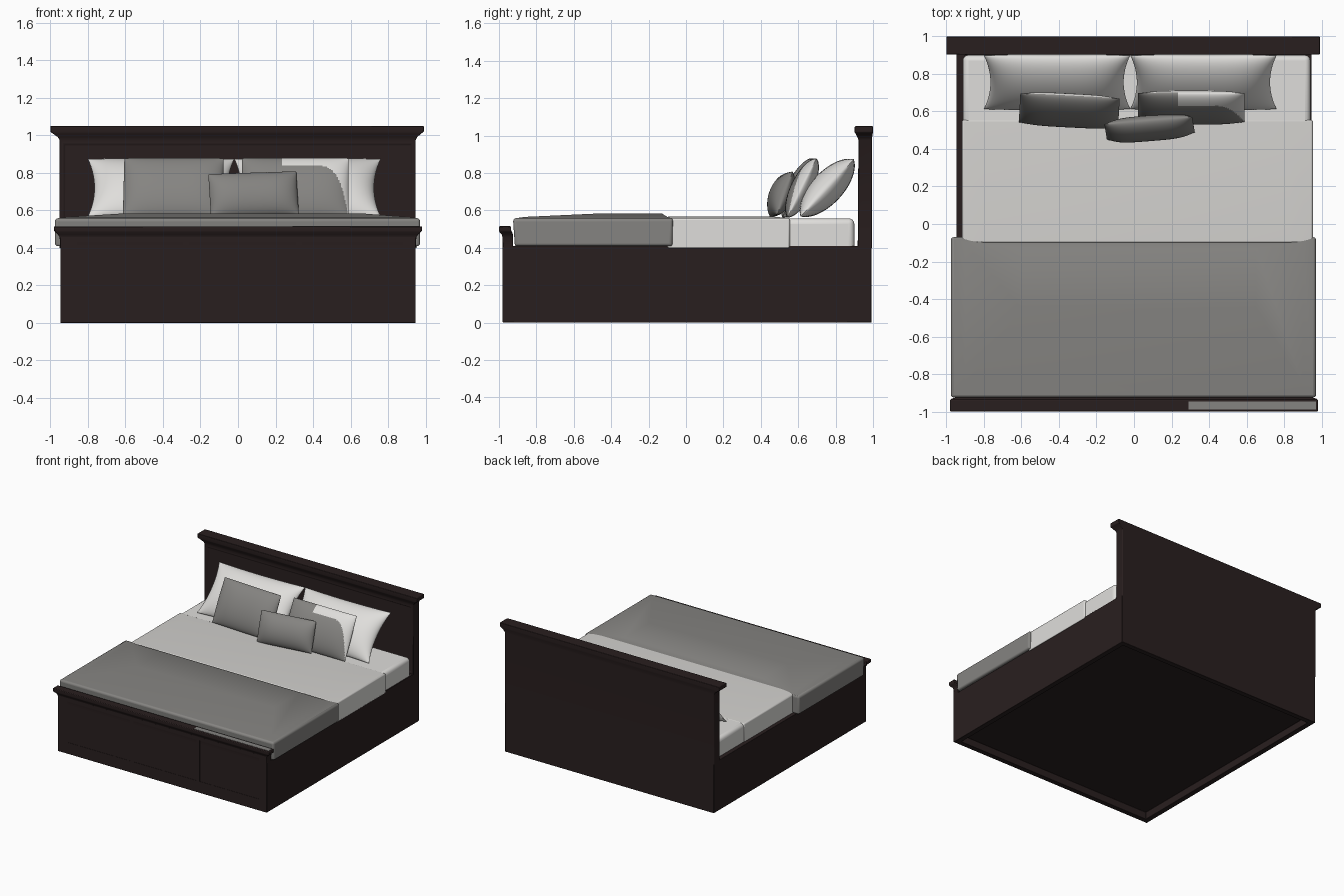
import bpy, bmesh, math
from mathutils import Matrix

if "Cube" in bpy.data.objects:
    bpy.data.objects.remove(bpy.data.objects["Cube"])


def material(name, rgb):
    m = bpy.data.materials.new(name)
    m.diffuse_color = (*rgb, 1)
    m.use_nodes = True
    m.node_tree.nodes["Principled BSDF"].inputs["Base Color"].default_value = m.diffuse_color
    return m


WOOD = material("dark wood", (0.022, 0.0135, 0.0135))
GREY = material("grey fabric", (0.235, 0.23, 0.22))
LINEN = material("light linen", (0.65, 0.64, 0.62))
WHITE = material("white cotton", (0.74, 0.73, 0.71))


def finish(name, bm, mat, bevel=0, segments=2):
    me = bpy.data.meshes.new(name)
    bm.to_mesh(me)
    bm.free()
    ob = bpy.data.objects.new(name, me)
    bpy.context.collection.objects.link(ob)
    me.materials.append(mat)
    if bevel:
        b = ob.modifiers.new("rounded edges", 'BEVEL')
        b.width, b.segments, b.limit_method = bevel, segments, 'ANGLE'
        b.angle_limit = math.radians(35)
    bpy.ops.object.select_all(action='DESELECT')
    ob.select_set(True)
    bpy.context.view_layer.objects.active = ob
    bpy.ops.object.shade_smooth_by_angle(angle=math.radians(40))
    return ob


def loft(name, rects, mat, bevel=0, segments=2, first=False, last=True, panel=0):
    """Stack of rectangles (x0, x1, y0, y1, z); ends closed on request.
    panel sinks the large front face inside a raised border."""
    bm = bmesh.new()
    rings = [[bm.verts.new(p) for p in ((a, c, z), (b, c, z), (b, d, z), (a, d, z))]
             for a, b, c, d, z in rects]
    for lo, hi in zip(rings, rings[1:]):
        for i in range(4):
            j = (i + 1) % 4
            bm.faces.new((lo[i], lo[j], hi[j], hi[i]))
    if first:
        bm.faces.new(rings[0][::-1])
    if last:
        bm.faces.new(rings[-1])
    bm.normal_update()
    if panel:
        front = max((f for f in bm.faces if f.normal.y < -0.9), key=lambda f: f.calc_area())
        bmesh.ops.inset_individual(bm, faces=[front], thickness=panel)
        bmesh.ops.inset_individual(bm, faces=[front], thickness=0.008, depth=-0.006)
    return finish(name, bm, mat, bevel, segments)


def plate(name, x0, x1, y0, y1, z0, z1, mat):
    return loft(name, [(x0, x1, y0, y1, z0), (x0, x1, y0, y1, z1)], mat, first=True)


def pillow(name, centre, w, h, t, lean, mat, yaw=0, roll=0, pinch=0.0, n=28):
    """Stuffed cushion; w, h, t are half sizes, pinch draws the sides inwards."""
    bm = bmesh.new()
    for side in (-1, 1):
        grid = []
        for i in range(n + 1):
            row = []
            for j in range(n + 1):
                u = math.sin(math.pi / 2 * (2 * i / n - 1))
                v = math.sin(math.pi / 2 * (2 * j / n - 1))
                edge = max(0, (1 - u ** 4) * (1 - v ** 2)) ** 0.6
                row.append(bm.verts.new((w * u * (1 - pinch * (1 - v * v)), side * t * edge,
                                         h * v * (1 - 0.4 * pinch * (1 - u * u)))))
            grid.append(row)
        for i in range(n):
            for j in range(n):
                bm.faces.new((grid[i][j], grid[i + 1][j], grid[i + 1][j + 1], grid[i][j + 1]))
    bmesh.ops.remove_doubles(bm, verts=bm.verts, dist=1e-5)
    bmesh.ops.recalc_face_normals(bm, faces=bm.faces)
    ob = finish(name, bm, mat)
    ob.matrix_world = (Matrix.Translation(centre) @ Matrix.Rotation(math.radians(yaw), 4, 'Z')
                       @ Matrix.Rotation(-math.radians(lean), 4, 'X')
                       @ Matrix.Rotation(math.radians(roll), 4, 'Y'))
    return ob


# Bed box: recessed floor, bottom rim, outer walls and top ledge in one shell
loft("bed_box", [(-0.905, 0.905, -0.94, 0.95, 0.06), (-0.905, 0.905, -0.94, 0.95, 0),
                 (-0.947, 0.947, -0.98, 0.992, 0), (-0.947, 0.947, -0.98, 0.992, 0.41),
                 (-0.90, 0.90, -0.90, 0.90, 0.41)], WOOD, 0.003, first=True, last=False)

# Headboard with sunk panel and flared cap
loft("headboard", [(-0.95, 0.947, 0.918, 0.994, 0.40), (-0.95, 0.947, 0.922, 0.994, 0.975),
                   (-0.96, 0.955, 0.917, 0.995, 0.99), (-0.985, 0.975, 0.907, 0.998, 1.008),
                   (-1.0, 0.99, 0.902, 1.0, 1.018), (-1.0, 0.99, 0.902, 1.0, 1.05)],
     WOOD, 0.005, panel=0.03)

# Footboard top with moulded cap
loft("footboard_cap", [(-0.948, 0.948, -0.98, -0.925, 0.405), (-0.95, 0.95, -0.981, -0.925, 0.455),
                       (-0.958, 0.958, -0.985, -0.925, 0.47), (-0.975, 0.975, -0.998, -0.93, 0.485),
                       (-0.98, 0.98, -1.0, -0.935, 0.49), (-0.98, 0.98, -1.0, -0.935, 0.515)],
     WOOD, 0.005)
plate("footboard_cap_inlay", 0.29, 0.97, -0.988, -0.945, 0.513, 0.517, GREY)

# Thin raised frame on the foot end that outlines three panels
plate("foot_bottom_rail", -0.945, 0.945, -0.982, -0.979, 0.004, 0.095, WOOD)
plate("foot_top_rail", -0.945, 0.945, -0.982, -0.979, 0.43, 0.458, WOOD)
for i, (a, b) in enumerate(((-0.945, -0.86), (-0.29, -0.26), (0.31, 0.34), (0.88, 0.945))):
    plate("foot_stile_%d" % (i + 1), a, b, -0.982, -0.979, 0.095, 0.43, WOOD)

# Mattress end with sheet, duvet and folded blanket, open where they overlap
loft("mattress_sheet", [(-0.912, 0.94, 0.52, 0.90, 0.405), (-0.912, 0.94, 0.52, 0.90, 0.557)],
     WHITE, 0.03, 4)
duvet = loft("duvet", [(-0.90, 0.93, -0.10, 0.54, 0.405), (-0.916, 0.953, -0.10, 0.555, 0.395),
                       (-0.916, 0.953, -0.10, 0.555, 0.558), (-0.80, 0.83, -0.10, 0.45, 0.568)],
             LINEN, 0.022, 4)
duvet.data.materials.append(WHITE)
for f in duvet.data.polygons:
    if abs(f.normal.z) < 0.5:
        f.material_index = 1
loft("blanket", [(-0.93, 0.93, -0.90, -0.09, 0.412), (-0.976, 0.97, -0.915, -0.073, 0.408),
                 (-0.976, 0.97, -0.925, -0.07, 0.556), (-0.90, 0.90, -0.86, -0.10, 0.565),
                 (-0.60, 0.65, -0.45, -0.13, 0.584)], GREY, 0.025, 4)

# Large white sleeping pillows
pillow("sleeping_pillow_left", (-0.41, 0.755, 0.72), 0.39, 0.21, 0.085, 43, WHITE, pinch=0.09)
pillow("sleeping_pillow_right", (0.37, 0.755, 0.72), 0.39, 0.21, 0.085, 43, WHITE, pinch=0.09)

# Grey cushions with pale backs; the right one has a pale corner on its front
left = pillow("cushion_left", (-0.345, 0.605, 0.72), 0.265, 0.175, 0.06, 26, GREY, yaw=-3, n=32)
right = pillow("cushion_right", (0.305, 0.62, 0.72), 0.285, 0.175, 0.06, 26, GREY, n=64)
for ob in (left, right):
    ob.data.materials.append(WHITE)
    for f in ob.data.polygons:
        u, v = f.center.x / 0.285, f.center.z / 0.175
        corner = ob is right and u > -0.25 and v > 0.65 - 1.7 * max(0, u) ** 6
        if f.center.y > 0.004 or corner:
            f.material_index = 1

# Small front cushion
pillow("small_cushion", (0.083, 0.51, 0.685), 0.235, 0.122, 0.06, 20, GREY, yaw=4, roll=-2)
